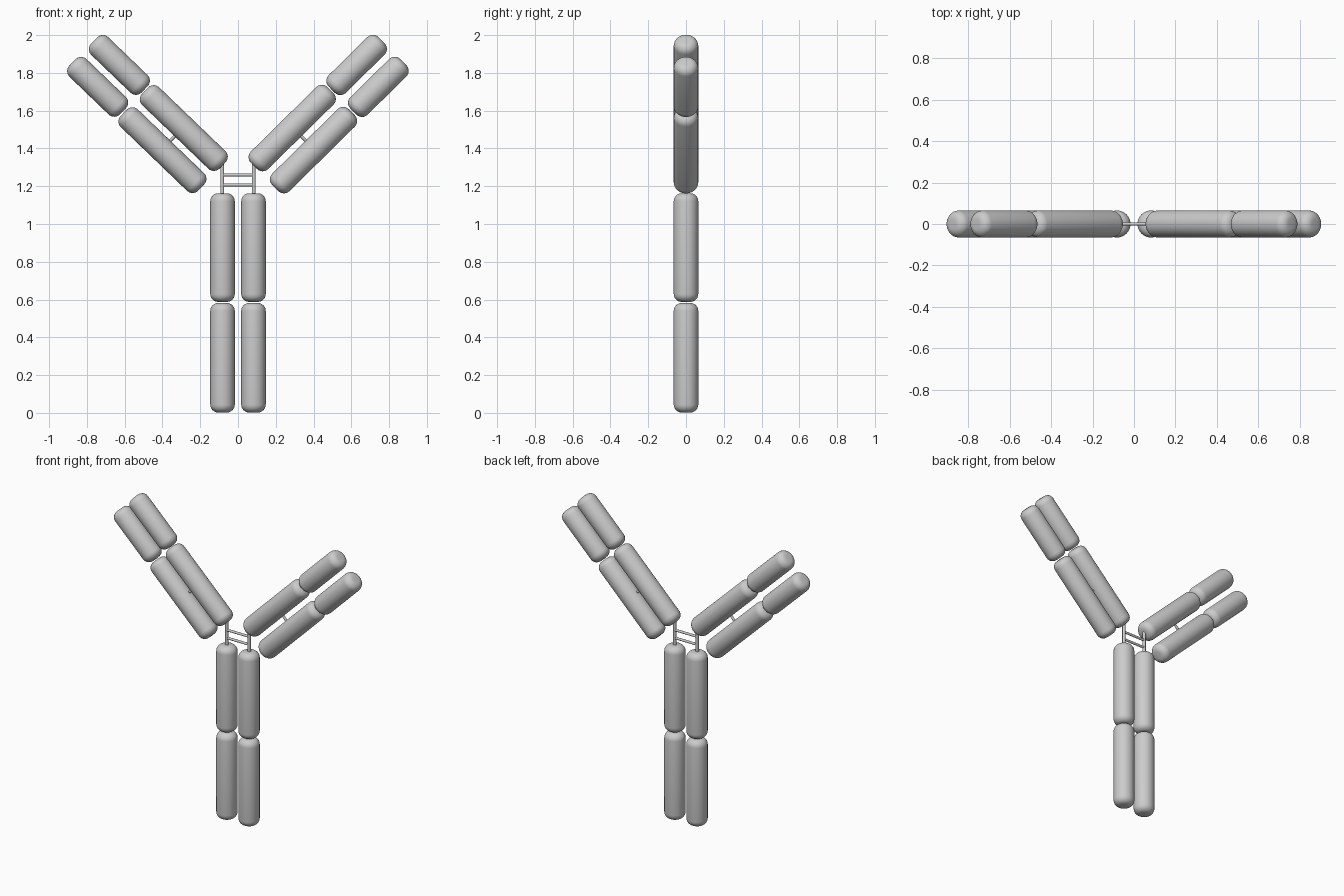
import bpy
from math import radians, cos, sin
from mathutils import Vector

if "Cube" in bpy.data.objects:
    bpy.data.objects.remove(bpy.data.objects["Cube"])

RADIUS = 0.065
ROUND = 0.042


def cylinder(name, start, end, radius, sides):
    a, b = Vector(start), Vector(end)
    axis = b - a
    bpy.ops.mesh.primitive_cylinder_add(vertices=sides, radius=radius, depth=axis.length,
                                        location=(a + b) / 2,
                                        rotation=axis.to_track_quat('Z', 'Y').to_euler())
    obj = bpy.context.object
    obj.name = name
    return obj


def capsule(name, x, z, length, angle):
    # Thick rod with rounded rims, tilted in the front plane
    half = Vector((cos(radians(angle)), 0, sin(radians(angle)))) * length / 2
    c = Vector((x, 0, z))
    obj = cylinder(name, c - half, c + half, RADIUS, 40)
    bevel = obj.modifiers.new("rounded_rim", 'BEVEL')
    bevel.width = ROUND
    bevel.segments = 6
    bevel.limit_method = 'ANGLE'
    bevel.angle_limit = radians(40)
    bpy.ops.object.modifier_apply(modifier=bevel.name)
    bpy.ops.object.shade_smooth_by_angle(angle=radians(40))


def rod(name, start, end, radius):
    cylinder(name, start, end, radius, 16)
    bpy.ops.object.shade_smooth_by_angle(angle=radians(40))


for side, s, tilt in (("left", -1, 43.9), ("right", 1, 44.6)):
    angle = tilt if s > 0 else 180 - tilt
    # Stem
    capsule(f"lower_stem_{side}", s * 0.082, 0.292, 0.58, 90)
    capsule(f"upper_stem_{side}", s * 0.082, 0.875, 0.575, 90)
    # Inner and outer arm segments
    capsule(f"inner_arm_lower_{side}", s * 0.287, 1.508, 0.57, angle)
    capsule(f"inner_arm_upper_{side}", s * 0.628, 1.842, 0.372, angle)
    capsule(f"outer_arm_lower_{side}", s * 0.400, 1.391, 0.57, angle)
    capsule(f"outer_arm_upper_{side}", s * 0.743, 1.726, 0.372, angle)
    # Hinge rod joining stem and inner arm
    rod(f"hinge_rod_{side}", (s * 0.083, 0, 1.14), (s * 0.083, 0, 1.34), 0.01)
    # Short link between the paired arms
    rod(f"arm_link_{side}", (s * 0.305, 0, 1.495), (s * 0.395, 0, 1.405), 0.008)

# Cross bridges between the hinge rods
for name, z in (("lower_bridge", 1.207), ("upper_bridge", 1.26)):
    rod(name, (-0.083, 0, z), (0.083, 0, z), 0.008)
